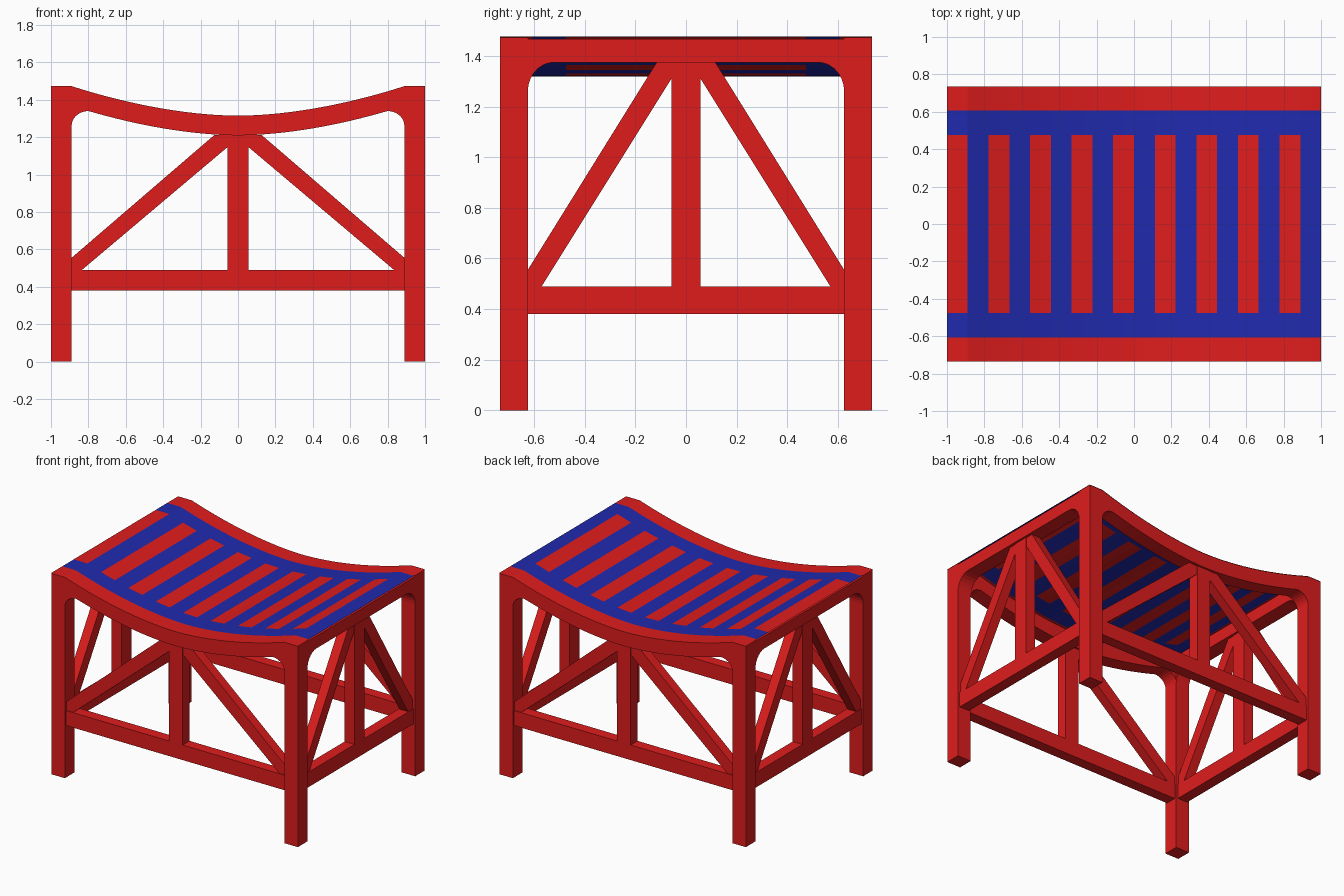
import bpy, bmesh, math
from mathutils import Vector

if "Cube" in bpy.data.objects:
    bpy.data.objects.remove(bpy.data.objects["Cube"])


def material(name, colour):
    m = bpy.data.materials.new(name)
    m.diffuse_color = colour
    m.use_nodes = True
    m.node_tree.nodes["Principled BSDF"].inputs["Base Color"].default_value = m.diffuse_color
    return m


RED = material("red", (0.74, 0.012, 0.012, 1))
BLUE = material("blue", (0.014, 0.023, 0.42, 1))
LX, LY, T = 1.0, 0.735, 0.11        # half length, half width, timber size
IX, IY = LX - T, LY - T             # inner faces of the legs


def dip(x):
    """Height of the saddle curve at x."""
    return 1.315 + 0.158 * min(1, abs(x) / IX) ** 1.8


def extrude(name, profile, axis, side, depth):
    """Extrude a (u, z) profile; axis 'y' = long sides, 'x' = short sides."""
    mid = side * ((LY if axis == 'y' else LX) - T / 2)
    bm = bmesh.new()
    rings = []
    for d in (mid - depth / 2, mid + depth / 2):
        rings.append([bm.verts.new((u, d, z) if axis == 'y' else (d, u, z))
                      for u, z in profile])
    a, b = rings
    bm.faces.new(a)
    bm.faces.new(b[::-1])
    n = len(a)
    for i in range(n):
        bm.faces.new((a[i], b[i], b[(i + 1) % n], a[(i + 1) % n]))
    bmesh.ops.recalc_face_normals(bm, faces=bm.faces)
    me = bpy.data.meshes.new(name)
    bm.to_mesh(me)
    bm.free()
    me.materials.append(RED)
    ob = bpy.data.objects.new(name, me)
    bpy.context.collection.objects.link(ob)
    return ob


def rect(u0, u1, z0, z1):
    return [(u0, z0), (u1, z0), (u1, z1), (u0, z1)]


def fillet(u, z, ru, rz, n=7):
    """Rounded inner corner, from the leg up to the rail."""
    return [(u - ru + ru * math.cos(t), z - rz + rz * math.sin(t))
            for t in (math.pi / 2 * i / n for i in range(n + 1))]


def truss(label, axis, side, inner, top, lean, post):
    """Stretcher, centre post and two diagonal braces."""
    extrude(label + "_stretcher", rect(-inner, inner, 0.38, 0.49), axis, side, 0.08)
    extrude(label + "_post", rect(-post, post, 0.49, top), axis, side, 0.08)
    for s, hand in ((-1, "left"), (1, "right")):
        prof = [(inner, 0.49), (inner - 0.055, 0.49), (post, top - 0.065),
                (post, top), (lean, top), (inner, 0.555)]
        extrude(f"{label}_{hand}_brace", [(s * u, z) for u, z in prof], axis, side, 0.07)


# Long frames: two legs joined by a dipped rail with rounded corners
N = 32
corner = fillet(IX, 1.34, 0.09, 0.08)
under = [(0.8 - 1.6 * i / N, dip(0.8 - 1.6 * i / N) - 0.105) for i in range(1, N)]
over = [(-IX + 2 * IX * i / N, dip(-IX + 2 * IX * i / N)) for i in range(N + 1)]
inside = [(IX, 0)] + corner + under + [(-u, z) for u, z in corner[::-1]] + [(-IX, 0)]
frame = inside + [(-LX, 0), (-LX, 1.473)] + over + [(LX, 1.473), (LX, 0)]
for side, label in ((-1, "front"), (1, "back")):
    extrude(label + "_leg_frame", frame, 'y', side, T)
    truss(label, 'y', side, IX, 1.213, 0.125, 0.055)

# Short sides: top rail with rounded corners, and truss
curve = fillet(IY, 1.375, 0.105, 0.115)
rail = curve + [(-u, z) for u, z in curve[::-1]] + [(-IY, 1.466), (IY, 1.466)]
for side, label in ((-1, "left_end"), (1, "right_end")):
    extrude(label + "_top_rail", rail, 'x', side, T)
    truss(label, 'x', side, IY, 1.376, 0.115, 0.057)

# Woven seat: thin sheet following the dip, with red edges and stripes
STRIPES, SUB = 18, 2
ys = [-LY, -0.608, -0.475, 0.475, 0.608, LY]
bm = bmesh.new()
grid = []
for i in range(STRIPES * SUB + 1):
    x = -LX + 2 * LX * i / (STRIPES * SUB)
    grid.append([bm.verts.new((x, y, dip(x) + 0.003)) for y in ys])
for i in range(STRIPES * SUB):
    for j in range(5):
        f = bm.faces.new((grid[i][j], grid[i + 1][j], grid[i + 1][j + 1], grid[i][j + 1]))
        stripe = j == 2 and (i // SUB) % 2 == 0
        f.material_index = 0 if j in (0, 4) or stripe else 1
me = bpy.data.meshes.new("woven_seat")
bm.to_mesh(me)
bm.free()
me.materials.append(RED)
me.materials.append(BLUE)
bpy.context.collection.objects.link(bpy.data.objects.new("woven_seat", me))
